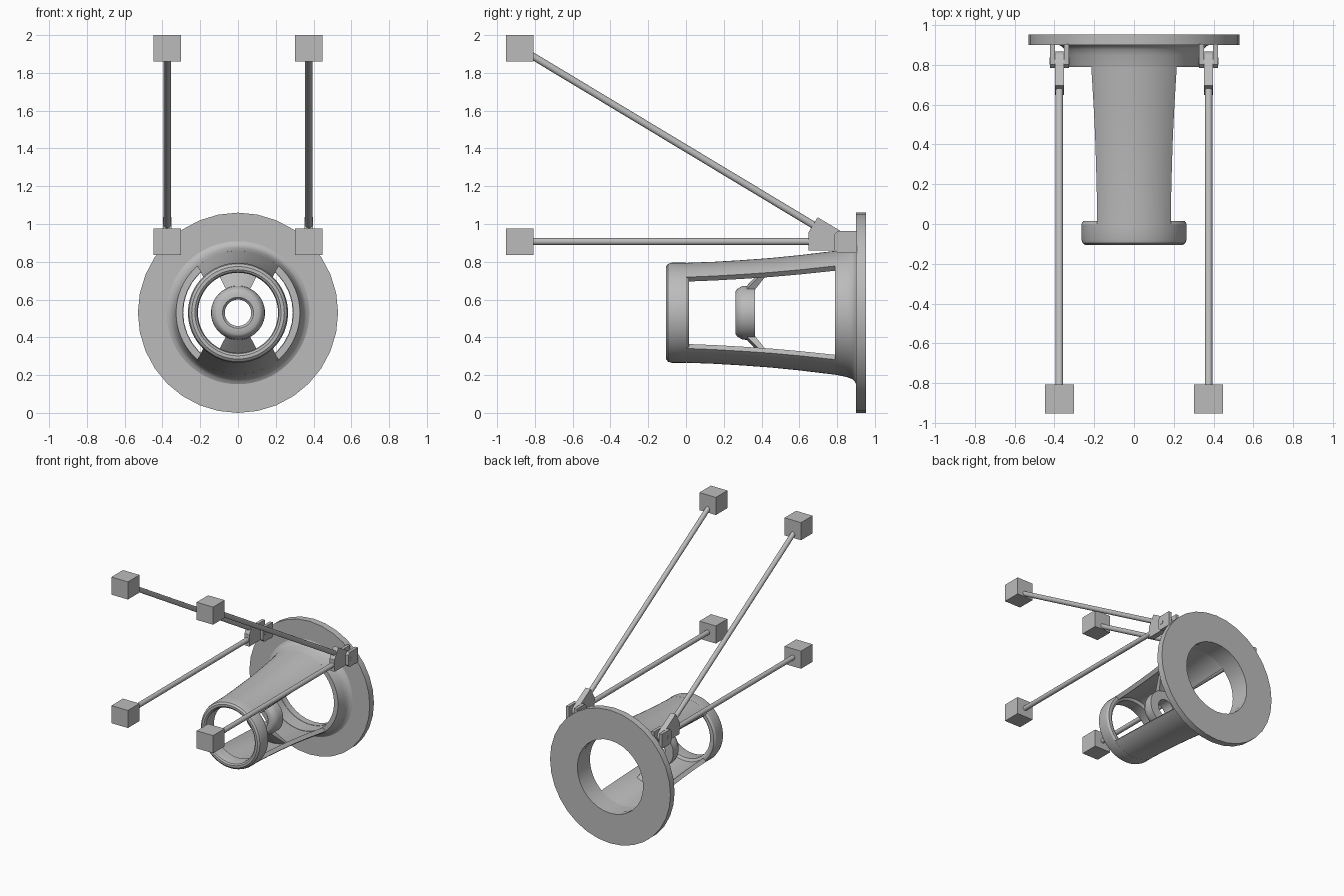
import bpy
import bmesh
from math import pi, sin, cos, radians, atan2
from mathutils import Matrix, Vector

cube = bpy.data.objects.get("Cube")
if cube:
    bpy.data.objects.remove(cube, do_unlink=True)

grey = bpy.data.materials.new("plain grey")
grey.use_nodes = True
grey.diffuse_color = (0.5, 0.5, 0.5, 1)
grey.node_tree.nodes["Principled BSDF"].inputs["Base Color"].default_value = (0.5, 0.5, 0.5, 1)

AXIS_Z = 0.53
PIVOT = Vector((0.375, 0.82, 0.907))


def finish(name, bm):
    bmesh.ops.recalc_face_normals(bm, faces=bm.faces)
    mesh = bpy.data.meshes.new(name)
    bm.to_mesh(mesh)
    bm.free()
    mesh.materials.append(grey)
    obj = bpy.data.objects.new(name, mesh)
    bpy.context.collection.objects.link(obj)
    bpy.ops.object.select_all(action='DESELECT')
    bpy.context.view_layer.objects.active = obj
    obj.select_set(True)
    bpy.ops.object.shade_smooth_by_angle(angle=radians(32))
    return obj


def sweep(name, profile, steps=64, centre=0.0, spread=None):
    """Turn a closed (y, radius) profile about the y axis.
    With spread (one half angle per point) only a sector is made."""
    bm = bmesh.new()
    n = len(profile)
    rows = []
    for s in range(steps if spread is None else steps + 1):
        t = 2 * s / steps - 1
        row = []
        for i, (y, r) in enumerate(profile):
            a = centre + t * (pi if spread is None else spread[i])
            row.append(bm.verts.new((r * sin(a), y, AXIS_Z + r * cos(a))))
        rows.append(row)
    pairs = list(zip(rows, rows[1:]))
    if spread is None:
        pairs.append((rows[-1], rows[0]))
    for a, b in pairs:
        for i in range(n):
            j = (i + 1) % n
            bm.faces.new((a[i], a[j], b[j], b[i]))
    # End caps run between the outer half and the inner half of the profile
    if spread is not None:
        for row in (rows[0], rows[-1]):
            for i in range(n // 2 - 1):
                bm.faces.new((row[i], row[i + 1], row[n - 2 - i], row[n - 1 - i]))
    return finish(name, bm)


def box(name, centre, size):
    bm = bmesh.new()
    bmesh.ops.create_cube(bm, size=1, matrix=Matrix.Translation(centre) @ Matrix.Diagonal((*size, 1)))
    return finish(name, bm)


def cylinder(name, start, end, radius, sides=20):
    start, end = Vector(start), Vector(end)
    d = end - start
    bm = bmesh.new()
    place = Matrix.Translation((start + end) / 2) @ d.to_track_quat('Z', 'Y').to_matrix().to_4x4()
    bmesh.ops.create_cone(bm, cap_ends=True, segments=sides, radius1=radius,
                          radius2=radius, depth=d.length, matrix=place)
    return finish(name, bm)


def plate(name, outline, x, width):
    """Extrude a (y, z) outline sideways."""
    bm = bmesh.new()
    face = bm.faces.new([bm.verts.new((x - width / 2, y, z)) for y, z in outline])
    new = bmesh.ops.extrude_face_region(bm, geom=[face])["geom"]
    bmesh.ops.translate(bm, vec=(width, 0, 0), verts=[v for v in new if isinstance(v, bmesh.types.BMVert)])
    return finish(name, bm)


# Mounting flange
sweep("flange", [(0.90, 0.53), (0.953, 0.53), (0.953, 0.29), (0.90, 0.29)], 32)

# Rear collar with a fillet into the flange
sweep("rear_collar", [(0.79, 0.328), (0.85, 0.34), (0.878, 0.35), (0.893, 0.363),
                      (0.903, 0.385), (0.903, 0.292), (0.79, 0.292)])

# Rounded front ring
sweep("front_ring", [(0.0, 0.265), (-0.075, 0.265), (-0.095, 0.259), (-0.106, 0.245),
                     (-0.106, 0.228), (-0.098, 0.217), (-0.08, 0.212), (0.0, 0.212),
                     (0.015, 0.235), (0.015, 0.255)])

# Flared top and bottom arms between the ring and the collar
outer = [(-0.01, 0.264), (0.15, 0.27), (0.3, 0.279), (0.45, 0.29), (0.6, 0.305), (0.8, 0.329)]
inner = [(y, r - 0.033) for y, r in reversed(outer)]
arm = outer + inner
arm_spread = [radians(44.5 - 4.5 * y) for y, r in arm]

# Struts that lean back from the hub to the arms
strut = [(0.31, 0.13), (0.435, 0.265), (0.455, 0.265), (0.36, 0.13)]
for side, centre in (("upper", 0), ("lower", pi)):
    sweep(side + "_arm", arm, 20, centre, arm_spread)
    sweep(side + "_strut", strut, 12, centre, [radians(27)] * len(strut))

# Hub in the middle of the cage
sweep("hub", [(0.262, 0.112), (0.27, 0.125), (0.295, 0.14), (0.315, 0.143), (0.365, 0.143),
              (0.365, 0.07), (0.275, 0.07), (0.262, 0.082)], 48)

# Hinge brackets, rods and end blocks, mirrored left and right
for side, sx in (("left", 1), ("right", -1)):
    px = sx * PIVOT.x
    for part, off in (("inner", -0.035), ("outer", 0.035)):
        c = 0.018
        y0, y1, z0, z1 = 0.785, 0.905, 0.847, 0.963
        outline = [(y1, z0), (y1, z1), (y0 + c, z1), (y0, z1 - c), (y0, z0 + c), (y0 + c, z0)]
        plate(f"{side}_{part}_bracket", outline, px + sx * off, 0.025)
    cylinder(side + "_hinge_pin", (px - 0.05, PIVOT.y, PIVOT.z), (px + 0.05, PIVOT.y, PIVOT.z), 0.017)

    for level, z in (("upper", 1.93), ("lower", PIVOT.z)):
        end = Vector((px, -0.88, z))
        pivot = Vector((px, PIVOT.y, PIVOT.z))
        box(f"{side}_{level}_end_block", end, (0.145, 0.145, 0.14))
        way = (end - pivot).normalized()
        cylinder(f"{side}_{level}_rod", pivot + way * 0.15, end, 0.019)
        # Rod eye: square at the rod, round about the pin
        h = 0.047
        turn = atan2(way.z, way.y)
        pts = [(0.172, -h), (0.172, h)]
        pts += [(h * cos(a), h * sin(a)) for a in (pi / 2 + pi * k / 10 for k in range(11))]
        outline = [(pivot.y + u * cos(turn) - v * sin(turn),
                    pivot.z + u * sin(turn) + v * cos(turn)) for u, v in pts]
        plate(f"{side}_{level}_rod_eye", outline, px, 0.044)
